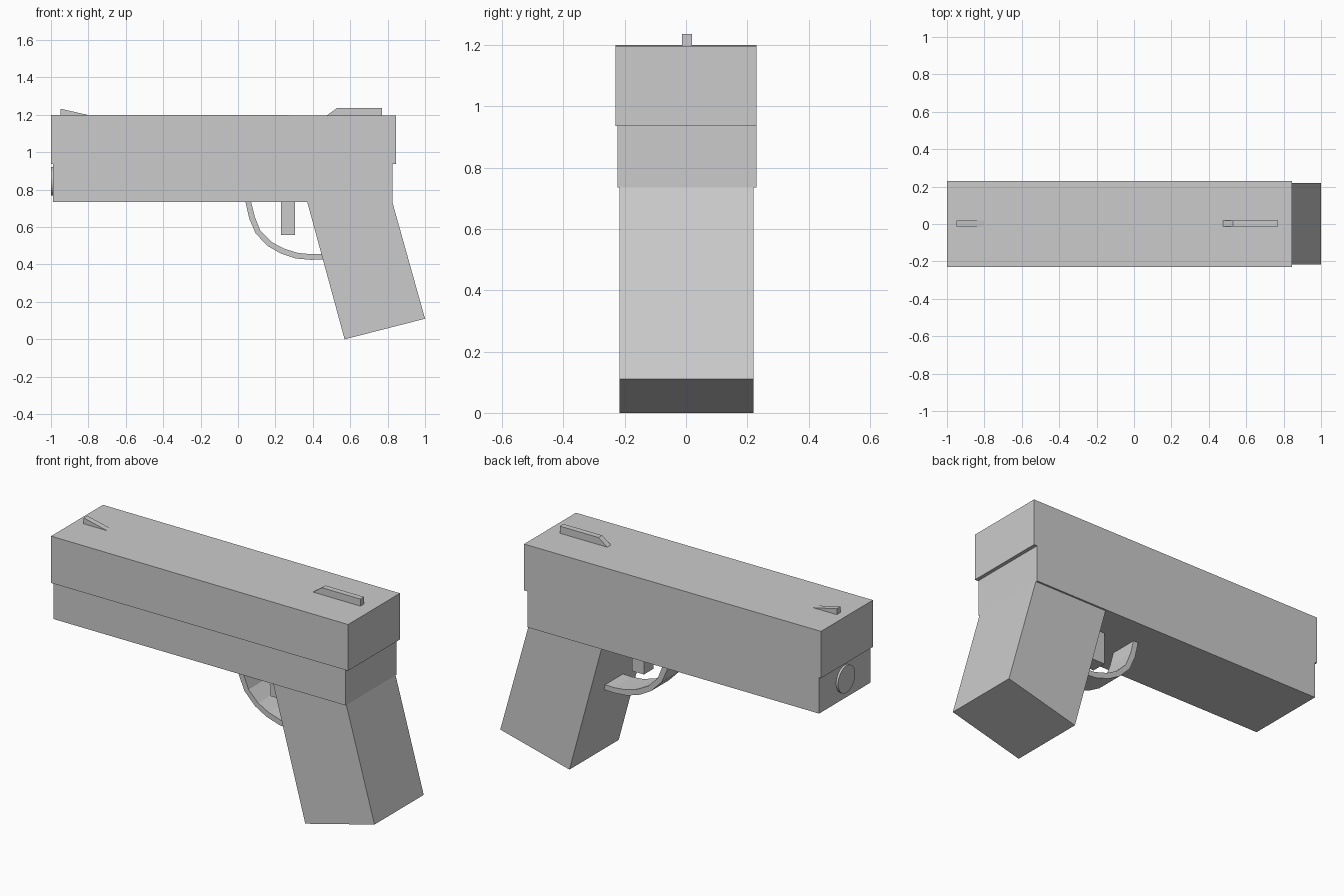
import bpy, bmesh, math


def prism(name, profile, y0, y1):
    """Extrude an x-z outline from y0 to y1."""
    bm = bmesh.new()
    face = bm.faces.new([bm.verts.new((x, y0, z)) for x, z in profile])
    res = bmesh.ops.extrude_face_region(bm, geom=[face])
    for v in res["geom"]:
        if isinstance(v, bmesh.types.BMVert):
            v.co.y = y1
    bmesh.ops.recalc_face_normals(bm, faces=bm.faces)
    mesh = bpy.data.meshes.new(name)
    bm.to_mesh(mesh)
    bm.free()
    obj = bpy.data.objects.new(name, mesh)
    bpy.context.collection.objects.link(obj)
    return obj


# Upper slide and slightly narrower frame
prism("slide", [(-1, 0.937), (0.845, 0.937), (0.845, 1.197), (-1, 1.2)], -0.23, 0.23)
prism("frame", [(-0.988, 0.735), (0.825, 0.735), (0.825, 0.937), (-0.988, 0.937)], -0.224, 0.23)

# Raked grip
prism("grip", [(0.57, 0), (1.0, 0.11), (0.825, 0.735), (0.37, 0.735)], -0.217, 0.22)

# Trigger
prism("trigger", [(0.23, 0.558), (0.305, 0.558), (0.305, 0.735), (0.23, 0.735)], -0.04, 0.045)

# Trigger guard: outer curve then inner curve back
outer = [(0.04, 0.735), (0.06, 0.645), (0.095, 0.565), (0.16, 0.498),
         (0.23, 0.458), (0.31, 0.432), (0.39, 0.425), (0.47, 0.428)]
inner = [(0.47, 0.458), (0.39, 0.455), (0.32, 0.462), (0.245, 0.485),
         (0.18, 0.52), (0.12, 0.58), (0.09, 0.655), (0.07, 0.735)]
prism("trigger_guard", outer + inner, -0.078, 0.08)

# Sights
prism("front_sight", [(-0.95, 1.199), (-0.80, 1.199), (-0.95, 1.233)], -0.013, 0.019)
prism("rear_sight", [(0.475, 1.197), (0.77, 1.197), (0.77, 1.237), (0.53, 1.237)], -0.013, 0.019)

# Round plug below the slide at the front end
bpy.ops.mesh.primitive_cylinder_add(vertices=32, radius=0.076, depth=0.03,
                                    location=(-0.985, 0.003, 0.845),
                                    rotation=(0, math.pi / 2, 0))
plug = bpy.context.object
plug.name = "front_plug"
bpy.ops.object.shade_smooth_by_angle()
